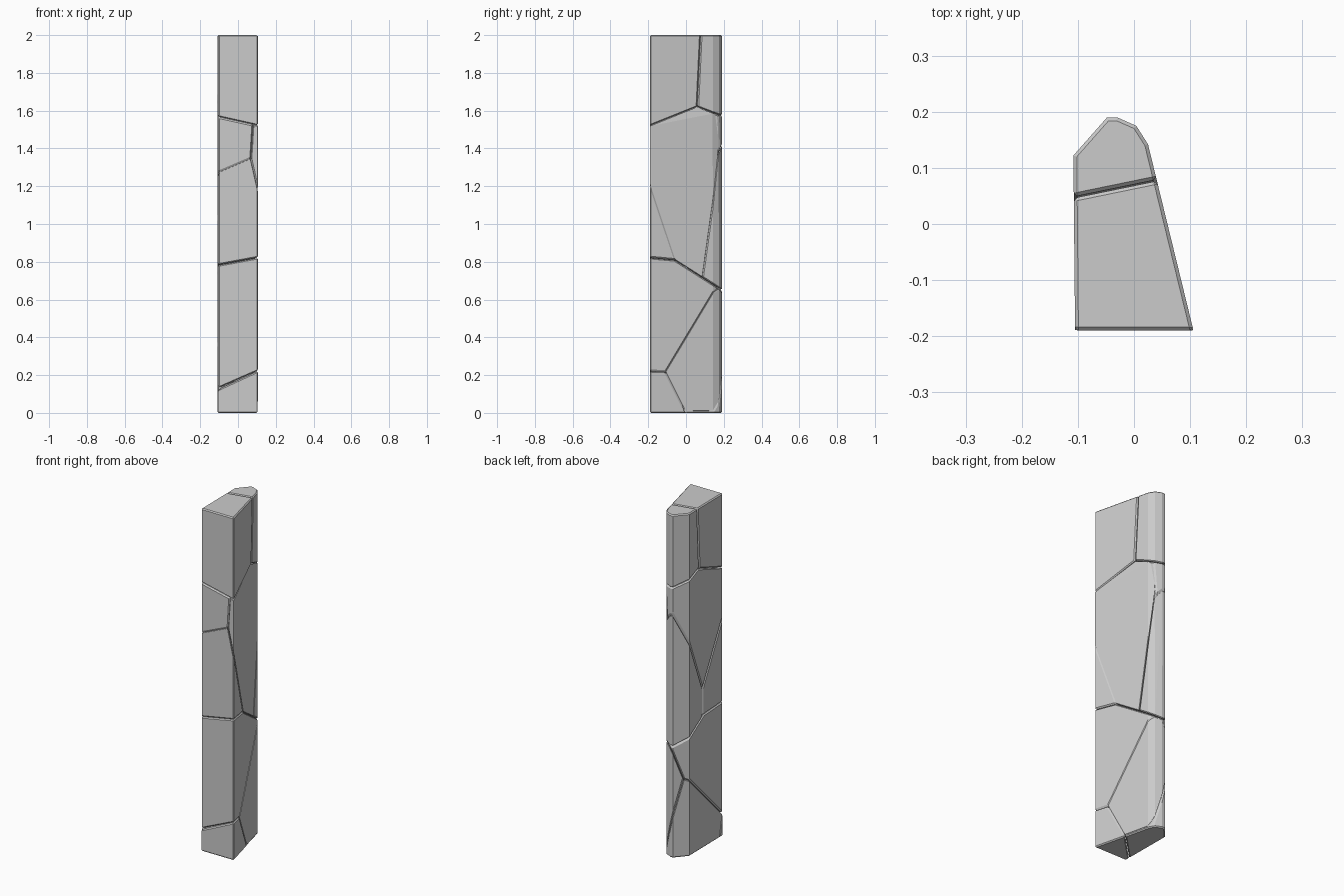
import bpy, bmesh
from mathutils import Vector
from mathutils.geometry import normal

if "Cube" in bpy.data.objects:
    bpy.data.objects.remove(bpy.data.objects["Cube"])

HEIGHT, GAP, CHAMFER = 2.0, 0.0012, 0.006

# Footprint of the stone pillar
PROFILE = [(-.105, -.19), (.106, -.19), (.025, .142), (.004, .175),
           (-.03, .19), (-.048, .19), (-.108, .122)]


def F(x, z):            # point on the front face
    return Vector((x, -.19, z))


def R(y, z):            # point on the slanted right face
    return Vector((.105 - (y + .19) * .2424, y, z))


def L(y, z):            # point on the left face
    return Vector((-.106, y, z))


def P(x, y, z):         # any point
    return Vector((x, y, z))


# A point inside each broken piece
CENTRES = {
    "top_front": P(0, -.08, 1.8),
    "top_back": P(-.04, .13, 1.8),
    "mid_right": P(.045, 0, 1.2),
    "mid_front": P(-.03, -.13, 1.0),
    "mid_left": P(-.05, 0, 1.4),
    "mid_back": P(-.06, .1, .9),
    "low_front": P(-.05, -.08, .6),
    "low_right": P(.02, .1, .3),
    "base_corner": P(.07, -.16, .08),
    "base_left": P(-.07, .05, .12),
}

# Crack planes: the pieces they trim, and three points on the crack
inner = P(-.04, .03, .85)
low_joint = P(.03, -.07, .19)
back_joint = P(-.086, .147, .46)
spine = P(.007, .172, 1.38)
CRACKS = [
    ("top_front top_back", R(.06, 1.62), R(.078, 2), L(.048, 2)),
    ("top_front mid_right mid_left", L(-.19, 1.567), R(-.19, 1.52), R(.06, 1.62)),
    ("top_back mid_right mid_left", R(.06, 1.62), L(.04, 1.645), P(-.04, .19, 1.575)),
    ("mid_right mid_left", F(.08, 1.52), F(.07, 1.355), P(.005, .175, 1.48)),
    ("mid_front mid_left", F(-.105, 1.28), F(.07, 1.355), L(0, .93)),
    ("mid_right mid_front", F(.07, 1.355), F(.105, 1.2), R(-.06, .81)),
    ("mid_left mid_back", L(0, .93), L(.122, 1.24), spine),
    ("mid_right mid_back", spine, R(.09, .73), inner),
    ("mid_front mid_back", L(0, .93), L(0, .78), inner),
    ("mid_front low_front", F(-.105, .783), F(.105, .822), R(-.06, .81)),
    ("mid_right mid_back low_front low_right", R(-.06, .81), L(.122, .69), R(.16, .67)),
    ("low_front low_right", R(.16, .67), R(-.11, .22), back_joint),
    ("low_front base_corner", F(-.105, .125), F(.105, .222), R(-.11, .22)),
    ("low_right base_corner", R(-.11, .22), R(0, 0), low_joint),
    ("low_right base_left", R(0, 0), R(.14, 0), back_joint),
    ("low_front base_left", L(-.19, .13), back_joint, low_joint),
    ("base_corner base_left", R(0, 0), L(-.165, 0), L(-.19, .125)),
]


def pillar():
    bm = bmesh.new()
    base = bm.faces.new([bm.verts.new((x, y, 0)) for x, y in PROFILE])
    top = bmesh.ops.extrude_face_region(bm, geom=[base])["geom"]
    verts = [g for g in top if isinstance(g, bmesh.types.BMVert)]
    bmesh.ops.translate(bm, verts=verts, vec=(0, 0, HEIGHT))
    return bm


def make_piece(name, centre):
    bm = pillar()
    # trim by every crack that borders this piece
    for members, a, b, c in CRACKS:
        if name not in members.split():
            continue
        n = normal((a, b, c))
        if (centre - a).dot(n) > 0:
            n = -n
        bmesh.ops.bisect_plane(bm, geom=bm.verts[:] + bm.edges[:] + bm.faces[:],
                               dist=1e-6, plane_co=a - n * GAP, plane_no=n,
                               clear_outer=True)
        rim = [e for e in bm.edges if e.is_boundary]
        if rim:
            bmesh.ops.holes_fill(bm, edges=rim, sides=0)
    # rebuild as a clean convex block
    bmesh.ops.remove_doubles(bm, verts=bm.verts[:], dist=.01)
    clean = bmesh.new()
    for v in bm.verts:
        clean.verts.new(v.co)
    bm.free()
    hull = bmesh.ops.convex_hull(clean, input=clean.verts[:])
    spare = {g for g in hull["geom_interior"] + hull["geom_unused"]
             if isinstance(g, bmesh.types.BMVert)}
    bmesh.ops.delete(clean, geom=list(spare), context='VERTS')
    bmesh.ops.dissolve_limit(clean, angle_limit=.05, verts=clean.verts[:],
                             edges=clean.edges[:])
    bmesh.ops.recalc_face_normals(clean, faces=clean.faces[:])
    mesh = bpy.data.meshes.new(name)
    clean.to_mesh(mesh)
    clean.free()
    ob = bpy.data.objects.new(name + "_stone", mesh)
    bpy.context.collection.objects.link(ob)
    # chamfer the broken edges
    bev = ob.modifiers.new("chamfer", 'BEVEL')
    bev.width, bev.segments = CHAMFER, 1
    bev.limit_method, bev.angle_limit = 'ANGLE', .87


for name, centre in CENTRES.items():
    make_piece(name, centre)
